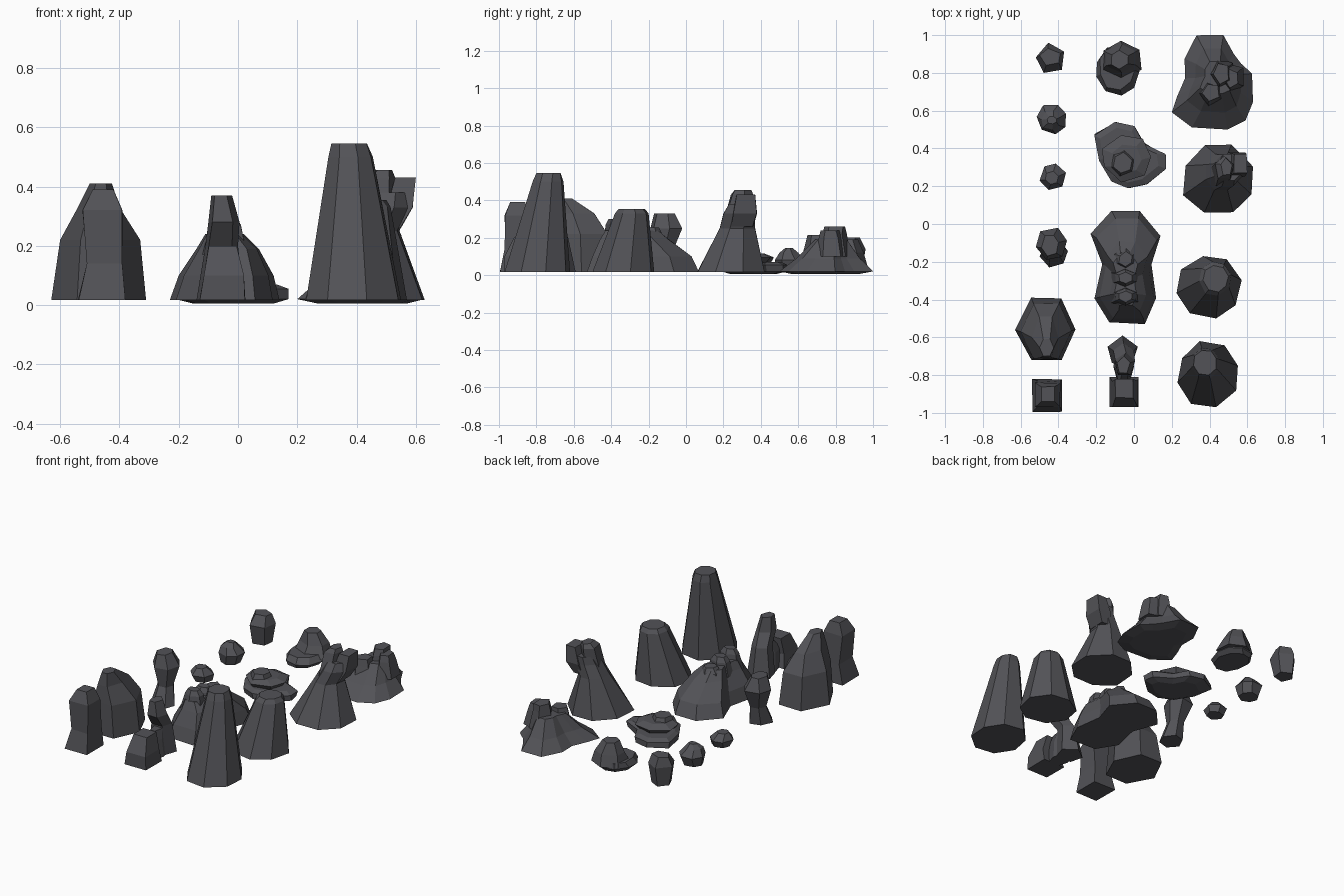
import bpy, bmesh, math, random

random.seed(4)
mat = bpy.data.materials.new("dark_stone")
mat.diffuse_color = (0.085, 0.085, 0.095, 1)


def rock(name, rings, n=6, rot=0, jitter=0.08, outline=None):
    """Loft a faceted rock through rings given as (z, x0, x1, y0, y1)."""
    shape = outline or [(math.cos(math.radians(rot) + 2 * math.pi * i / n),
                         math.sin(math.radians(rot) + 2 * math.pi * i / n)) for i in range(n)]
    bm = bmesh.new()
    loops = []
    for z, x0, x1, y0, y1 in rings:
        span = max(x for x, _ in shape) - min(x for x, _ in shape)
        j = jitter * span / 2
        pts = [(x + random.uniform(-j, j), y + random.uniform(-j, j)) for x, y in shape]
        xs, ys = [p[0] for p in pts], [p[1] for p in pts]
        loops.append([bm.verts.new((
            x0 + (x1 - x0) * (x - min(xs)) / (max(xs) - min(xs)),
            y0 + (y1 - y0) * (y - min(ys)) / (max(ys) - min(ys)), z)) for x, y in pts])
    for a, b in zip(loops, loops[1:]):
        for i in range(len(a)):
            k = (i + 1) % len(a)
            bm.faces.new((a[i], a[k], b[k], b[i]))
    bm.faces.new(loops[0])
    bm.faces.new(loops[-1])
    bmesh.ops.recalc_face_normals(bm, faces=bm.faces)
    mesh = bpy.data.meshes.new(name)
    bm.to_mesh(mesh)
    bm.free()
    mesh.materials.append(mat)
    ob = bpy.data.objects.new(name, mesh)
    bpy.context.collection.objects.link(ob)


B = 0.017  # common base height

# Left row: small stones, then standing rocks
rock("pebble_column", [(B, -.50, -.39, .82, .94), (.14, -.52, -.37, .80, .96),
                       (.20, -.50, -.39, .84, .93)], 5, 100)
rock("pebble_dome", [(B, -.50, -.38, .49, .61), (.08, -.515, -.36, .475, .63),
                     (.12, -.49, -.39, .50, .60), (.145, -.46, -.41, .53, .57)], 7, 20)
rock("pebble_low", [(B, -.48, -.37, .20, .30), (.06, -.50, -.36, .18, .32),
                    (.10, -.47, -.40, .21, .28)], 6, 15)
rock("waisted_rock", [(B, -.50, -.35, -.23, -.08), (.13, -.48, -.38, -.17, -.07),
                      (.25, -.52, -.355, -.19, -.02), (.33, -.49, -.40, -.17, -.06)], 6, 10)
rock("hex_boulder", [(B, -.63, -.31, -.72, -.39), (.22, -.60, -.33, -.715, -.42),
                     (.33, -.54, -.40, -.71, -.49), (.41, -.50, -.425, -.70, -.61)], 6, 0, .03)
rock("square_column", [(B, -.54, -.38, -.995, -.82), (.14, -.51, -.39, -.97, -.83),
                       (.32, -.525, -.39, -.97, -.84), (.39, -.49, -.42, -.94, -.86)], 4, 45, .05)

# Middle row: stepped stone
rock("stepped_base", [(B, -.18, .01, .69, .93), (.04, -.20, .03, .68, .95),
                      (.075, -.18, .01, .71, .94)], 9)
rock("stepped_peak", [(.05, -.17, .04, .76, .97), (.12, -.15, .01, .80, .95),
                      (.19, -.12, -.03, .82, .92)], 6, 30)

# Flat stack of slabs
slab = [(-.21, .47), (-.19, .34), (-.12, .23), (-.03, .19), (.07, .21),
        (.17, .30), (.16, .37), (.05, .43), (.0, .52), (-.10, .54)]
rock("slab_lower", [(.005, -.15, .12, .24, .48), (.02, -.21, .17, .19, .54),
                    (.055, -.21, .17, .19, .54), (.07, -.18, .13, .22, .51)],
     outline=slab, jitter=.03)
rock("slab_upper", [(.06, -.13, .06, .25, .45), (.095, -.17, .09, .22, .47),
                    (.115, -.12, .04, .27, .42)], 7)
rock("slab_cap", [(.08, -.13, .01, .24, .40), (.14, -.11, -.01, .27, .38)], 6, 20)

# Peanut-shaped ridge
ridge = [(-.12, .07), (-.23, -.05), (-.17, -.22), (-.21, -.40), (-.13, -.53),
         (.06, -.53), (.12, -.40), (.09, -.22), (.14, -.06), (.03, .07)]
rock("ridge_body", [(B, -.23, .14, -.53, .07), (.10, -.20, .12, -.50, .03),
                    (.19, -.14, .07, -.46, -.09), (.24, -.11, .02, -.43, -.15)],
     outline=ridge, jitter=.03)
for y0, y1, top in [(-.44, -.33, .30), (-.34, -.23, .285), (-.25, -.12, .255)]:
    rock("ridge_crown", [(.17, -.12, .03, y0, y1), (top - .03, -.10, .01, y0 + .01, y1 - .01),
                         (top, -.08, -.01, y0 + .025, y1 - .025)], 6, 30)

# Twin spire
rock("spire_front", [(B, -.13, .025, -.97, -.81), (.10, -.115, .02, -.97, -.83),
                     (.20, -.10, -.005, -.92, -.82)], 4, 45, .05)
rock("spire_saddle", [(B, -.11, .0, -.86, -.66), (.13, -.10, -.01, -.85, -.67),
                      (.19, -.08, -.02, -.80, -.68)], 6)
rock("spire_back", [(B, -.14, .02, -.75, -.59), (.20, -.11, .0, -.74, -.63),
                    (.28, -.10, .005, -.80, -.68), (.37, -.09, -.02, -.79, -.70)], 5, 15)

# Right row: broad mound with a broken crown
mound = [(.33, 1.0), (.27, .88), (.27, .77), (.23, .68), (.20, .59), (.31, .51), (.50, .50),
         (.59, .55), (.63, .65), (.63, .80), (.57, .85), (.53, .90), (.47, 1.0)]
rock("mound_body", [(.005, .27, .57, .57, .92), (.02, .20, .63, .50, 1.0),
                    (.09, .28, .57, .59, .93), (.19, .35, .52, .69, .86)],
     outline=mound, jitter=.02)
for x0, x1, y0, y1, top in [(.41, .51, .73, .86, .26), (.35, .46, .64, .75, .215),
                            (.47, .56, .71, .83, .24)]:
    rock("mound_crown", [(.10, x0 - .02, x1 + .02, y0 - .02, y1 + .02),
                         (top - .04, x0, x1, y0, y1),
                         (top, x0 + .01, x1 - .01, y0 + .01, y1 - .01)], 5, 40)

# Leaning rock with two horns
rock("horned_body", [(B, .26, .63, .06, .42), (.25, .38, .545, .18, .37),
                     (.33, .42, .575, .20, .37), (.38, .44, .57, .23, .37)], 8, 22, .06)
rock("horn_main", [(.25, .40, .53, .19, .36), (.43, .43, .53, .24, .36),
                   (.455, .46, .52, .26, .35)], 5, 20)
rock("horn_side", [(.26, .48, .55, .24, .36), (.33, .50, .59, .25, .38),
                   (.43, .53, .60, .27, .37)], 4, 45)

# Plain truncated cones
rock("cone_short", [(B, .225, .57, -.50, -.17), (.33, .345, .515, -.38, -.20),
                    (.355, .365, .50, -.36, -.22)], 8, 10, .06)
rock("cone_tall", [(B, .23, .55, -.97, -.62), (.50, .305, .455, -.82, -.655),
                   (.545, .315, .435, -.80, -.67)], 8, 15, .06)
